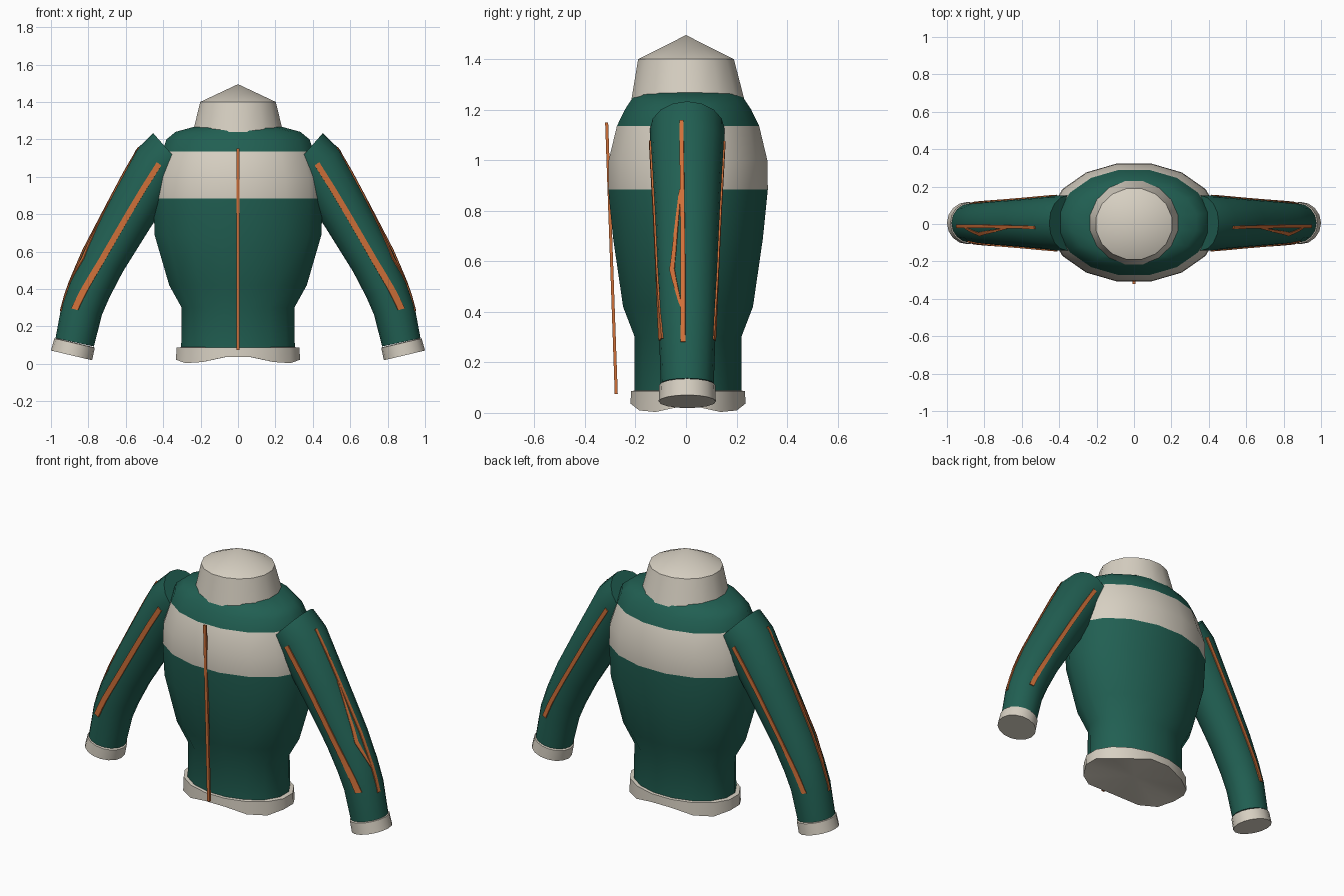
import bpy, bmesh
from math import cos, sin, pi, radians
from mathutils import Vector

cube = bpy.data.objects.get("Cube")
if cube:
    bpy.data.objects.remove(cube, do_unlink=True)


def material(name, colour):
    m = bpy.data.materials.new(name)
    m.use_nodes = True
    m.diffuse_color = (*colour, 1)
    node = next(n for n in m.node_tree.nodes if n.type == 'BSDF_PRINCIPLED')
    node.inputs["Base Color"].default_value = (*colour, 1)
    node.inputs["Roughness"].default_value = 0.8
    return m


GREEN = material("deep green", (0.015, 0.115, 0.085))
CREAM = material("warm cream", (0.68, 0.63, 0.54))
ORANGE = material("burnt orange", (0.62, 0.16, 0.04))
SIDES = 16


def loft(name, rings, mats, tips=(None, None), rule=None):
    """Skin closed rings; each end gets a fan to its tip, or a flat cap."""
    bm = bmesh.new()
    loops = [[bm.verts.new(p) for p in ring] for ring in rings]
    n = len(loops[0])
    for a, b in zip(loops, loops[1:]):
        for i in range(n):
            j = (i + 1) % n
            bm.faces.new((a[i], a[j], b[j], b[i]))
    for loop, tip in zip((loops[0], loops[-1]), tips):
        if tip is None:
            bm.faces.new(loop)
        else:
            v = bm.verts.new(tip)
            for i in range(n):
                bm.faces.new((loop[i], loop[(i + 1) % n], v))
    bmesh.ops.recalc_face_normals(bm, faces=bm.faces[:])
    if rule:
        for f in bm.faces:
            f.material_index = rule(f.calc_center_median())
    mesh = bpy.data.meshes.new(name)
    bm.to_mesh(mesh)
    bm.free()
    for m in mats:
        mesh.materials.append(m)
    obj = bpy.data.objects.new(name, mesh)
    bpy.context.collection.objects.link(obj)
    bpy.ops.object.select_all(action='DESELECT')
    bpy.context.view_layer.objects.active = obj
    obj.select_set(True)
    bpy.ops.object.shade_smooth_by_angle(angle=radians(38))
    return obj


def oval(z, rx, ry, cy=0.008, wave=None):
    ring = []
    for i in range(SIDES):
        a = 2 * pi * (i + 0.5) / SIDES
        ring.append(Vector((rx * cos(a), cy + ry * sin(a), z + (wave(a) if wave else 0))))
    return ring


# Torso with a chest band
BAND_LOW, BAND_HIGH = 0.885, 1.135
body = [(0.06, 0.31, 0.215), (0.3, 0.307, 0.215), (0.42, 0.375, 0.262),
        (0.69, 0.455, 0.302), (BAND_LOW, 0.46, 0.322), (1.0, 0.455, 0.32),
        (BAND_HIGH, 0.412, 0.287), (1.2, 0.39, 0.255), (1.24, 0.34, 0.228),
        (1.267, 0.24, 0.205)]
loft("torso", [oval(*r) for r in body], [GREEN, CREAM],
     rule=lambda c: int(BAND_LOW < c.z < BAND_HIGH))

# Hem with a wavy lower edge and a hollowed underside
loft("hem", [oval(0.018, 0.338, 0.232, wave=lambda a: 0.016 * cos(4 * a) - 0.008 * cos(2 * a)),
             oval(0.086, 0.335, 0.23), oval(0.09, 0.3, 0.205)],
     [CREAM], tips=((0, 0, 0.05), None))

# Collar with a pointed cap
loft("collar", [oval(1.23, 0.248, 0.23), oval(1.4, 0.206, 0.193, 0)],
     [CREAM], tips=(None, (0, 0, 1.495)))

# Front zipper, standing a little off the cloth
loft("zipper", [[Vector((x, y + dy, z)) for x, dy in
                 ((-0.009, -0.006), (0.009, -0.006), (0.009, 0.006), (-0.009, 0.006))]
                for y, z in ((-0.276, 0.075), (-0.314, 1.15))], [ORANGE])

# Sleeve centre line: x, z, radius
ARM = [(0.355, 1.122, 0.148), (0.425, 1.06, 0.147), (0.585, 0.79, 0.132),
       (0.722, 0.55, 0.121), (0.793, 0.4, 0.115), (0.835, 0.29, 0.111),
       (0.873, 0.115, 0.105)]
CUFF = [(0.868, 0.112, 0.1), (0.874, 0.11, 0.111), (0.89, 0.045, 0.113)]


def frame(path, t):
    """Centre, outward direction and radius at position t along a path."""
    def at(u):
        u = min(max(u, 0), len(path) - 1)
        i = min(int(u), len(path) - 2)
        return Vector(path[i]).lerp(Vector(path[i + 1]), u - i)
    x, z, r = at(t)
    d = at(t + 0.5) - at(t - 0.5)
    return Vector((x, 0.005, z)), Vector((-d.y, 0, d.x)).normalized(), r


def tube(path, side, fixed_out=None):
    rings = []
    for k in range(len(path)):
        c, out, r = frame(path, k)
        out = fixed_out or out
        ring = []
        for i in range(SIDES):
            a = 2 * pi * i / SIDES
            p = c + r * (cos(a) * out + sin(a) * Vector((0, 1, 0)))
            ring.append(Vector((p.x * side, p.y, p.z)))
        rings.append(ring)
    return rings


def piping(name, side, stops, proud=0.004):
    """Thin strip on the sleeve; stops hold position, angle and half width."""
    rings = []
    steps = 4
    for a, b in zip(stops, stops[1:]):
        for k in range(steps + 1):
            if k == 0 and rings:
                continue
            t, deg, w = Vector(a).lerp(Vector(b), k / steps)
            c, out, r = frame(ARM, t)
            n = cos(radians(deg)) * out + sin(radians(deg)) * Vector((0, 1, 0))
            s = -sin(radians(deg)) * out + cos(radians(deg)) * Vector((0, 1, 0))
            ring = []
            for u, h in ((-w, -0.012), (w, -0.012), (w, proud), (-w, proud)):
                p = c + n * (r + h) + s * u
                ring.append(Vector((p.x * side, p.y, p.z)))
            rings.append(ring)
    loft(name, rings, [ORANGE])


wrist_out = Vector((0.97, 0, 0.23)).normalized()
for label, side in (("left", 1), ("right", -1)):
    loft(label + "_sleeve", tube(ARM, side), [GREEN])
    loft(label + "_cuff", tube(CUFF, side, wrist_out), [CREAM])
    piping(label + "_front_piping", side, [(0.9, -88, 0.015), (3, -86, 0.016), (5.05, -70, 0.019)])
    piping(label + "_back_piping", side, [(0.9, 88, 0.012), (3, 86, 0.012), (5.05, 74, 0.014)])
    piping(label + "_outer_piping", side, [(0.85, -9, 0.008), (3, -8, 0.009), (5.2, -9, 0.01)])
    piping(label + "_piping_branch", side,
           [(1.9, -12, 0.004), (3.2, -30, 0.011), (3.5, -25, 0.009), (4.2, -12, 0.004)], 0.003)
